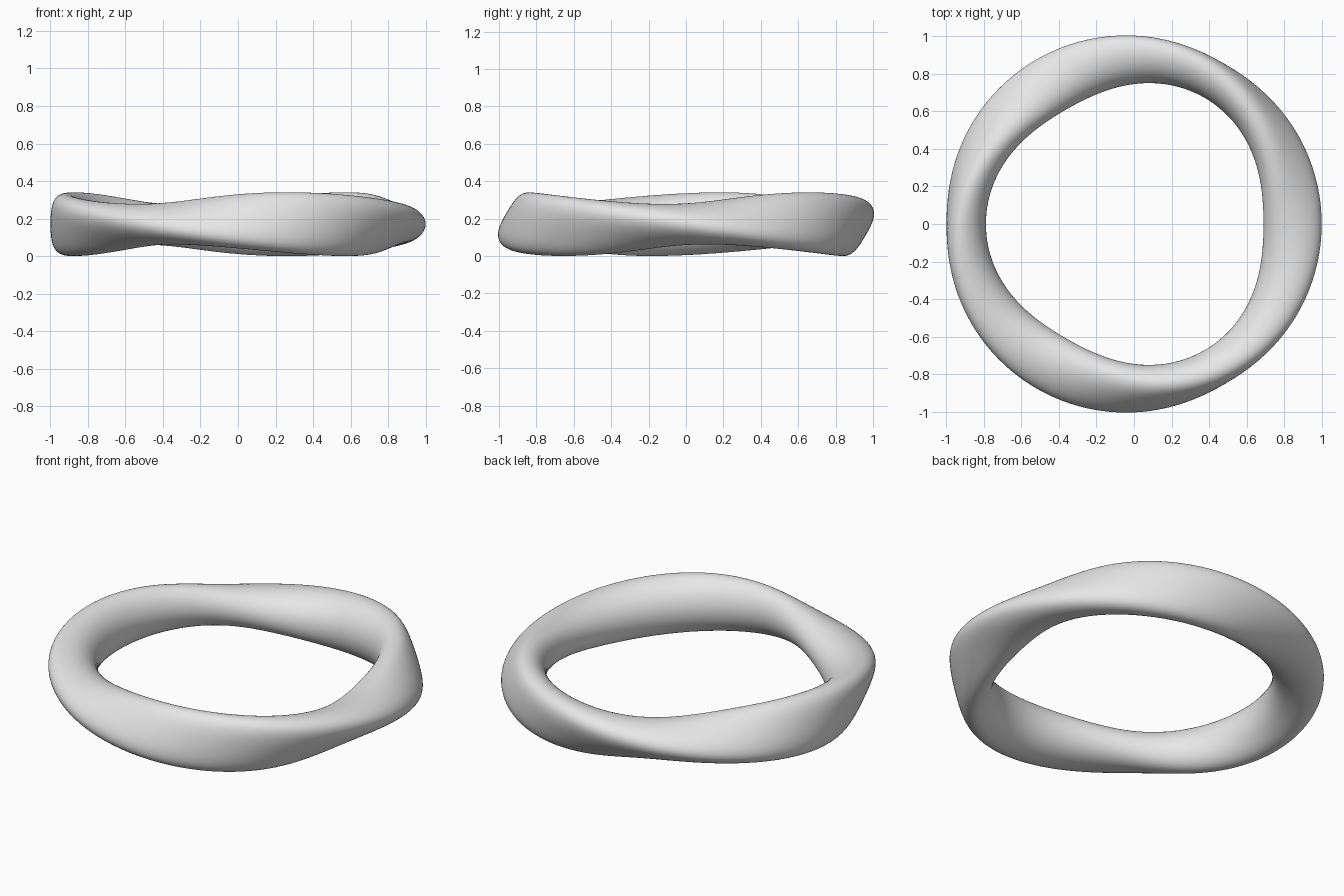
import bpy, bmesh
from math import sin, cos, pi, radians

cube = bpy.data.objects.get("Cube")
if cube:
    bpy.data.objects.remove(cube, do_unlink=True)

RINGS, SIDES = 192, 48
HALF_HEIGHT = 0.17

# Plain grey material
grey = bpy.data.materials.new("plain_grey")
grey.use_nodes = True
colour = (0.8, 0.8, 0.8, 1)
grey.diffuse_color = colour
grey.node_tree.nodes["Principled BSDF"].inputs["Base Color"].default_value = colour


def ring_point(theta, t):
    """Point on the oval section, which makes three half turns around the ring."""
    phi = -1.5 * theta
    r = 0.155 * cos(phi) * cos(t) - 0.105 * sin(phi) * sin(t)
    z = HALF_HEIGHT * sin(phi) * cos(t) + 0.108 * cos(phi) * sin(t)
    r += 0.87 - 0.012 * cos(3 * theta)
    # sections lean along the ring, following the twist
    a = theta - radians(12) * z / HALF_HEIGHT
    return (r * cos(a) - 0.0125, r * sin(a), z + HALF_HEIGHT)


# Twisted ring
bm = bmesh.new()
rings = [[bm.verts.new(ring_point(2 * pi * i / RINGS, 2 * pi * j / SIDES))
          for j in range(SIDES)] for i in range(RINGS)]
# the last section meets the first half a turn round
rings.append(rings[0][SIDES // 2:] + rings[0][:SIDES // 2])
for a, b in zip(rings, rings[1:]):
    for j in range(SIDES):
        k = (j + 1) % SIDES
        bm.faces.new((a[j], b[j], b[k], a[k]))
bmesh.ops.recalc_face_normals(bm, faces=bm.faces)
for f in bm.faces:
    f.smooth = True

mesh = bpy.data.meshes.new("twisted_ring")
bm.to_mesh(mesh)
bm.free()
mesh.materials.append(grey)
ring = bpy.data.objects.new("twisted_ring", mesh)
bpy.context.collection.objects.link(ring)
